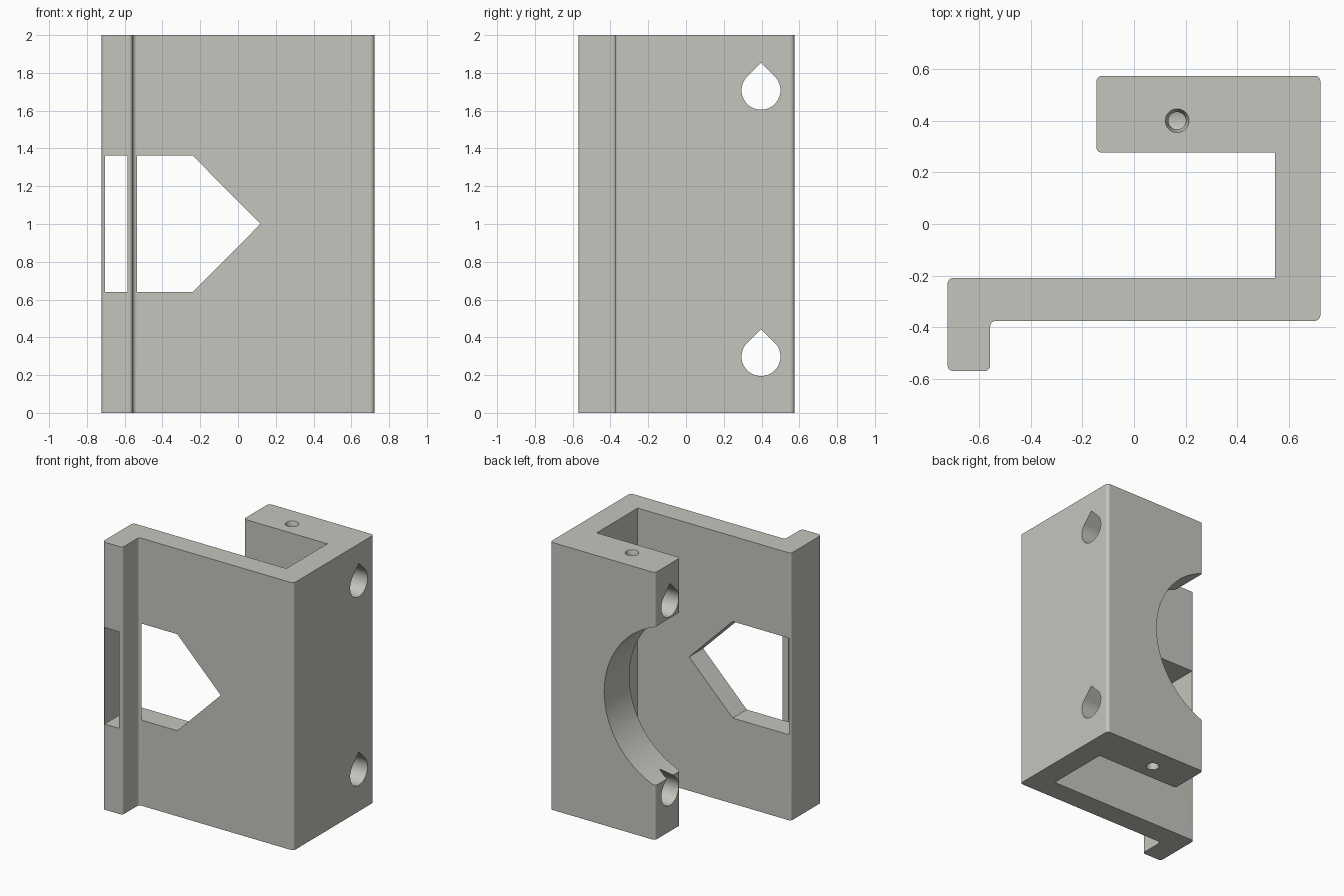
import bpy, bmesh, math
from mathutils import Vector

if "Cube" in bpy.data.objects:
    bpy.data.objects.remove(bpy.data.objects["Cube"])

grey = bpy.data.materials.new("light_grey")
grey.diffuse_color = (0.56, 0.56, 0.52, 1)
grey.use_nodes = True
grey.node_tree.nodes["Principled BSDF"].inputs["Base Color"].default_value = grey.diffuse_color


def prism(name, pts, axis, lo, hi):
    """Extrude a 2D outline along an axis: x uses (y, z), y uses (x, z), z uses (x, y)."""
    def place(a, b, t):
        return {"x": (t, a, b), "y": (a, t, b), "z": (a, b, t)}[axis]
    bm = bmesh.new()
    rings = [[bm.verts.new(place(a, b, t)) for a, b in pts] for t in (lo, hi)]
    n = len(pts)
    bm.faces.new(rings[0])
    bm.faces.new(rings[1])
    for i in range(n):
        j = (i + 1) % n
        bm.faces.new((rings[0][i], rings[0][j], rings[1][j], rings[1][i]))
    return finish(name, bm)


def finish(name, bm):
    bmesh.ops.recalc_face_normals(bm, faces=bm.faces)
    me = bpy.data.meshes.new(name)
    bm.to_mesh(me)
    bm.free()
    ob = bpy.data.objects.new(name, me)
    bpy.context.collection.objects.link(ob)
    me.materials.append(grey)
    return ob


def rounded(corners, steps=6):
    """Outline with filleted corners; each corner is (x, y, radius), right angles only."""
    out = []
    for i, (x, y, r) in enumerate(corners):
        p = Vector((x, y))
        if r == 0:
            out.append((x, y))
            continue
        u = (Vector(corners[i - 1][:2]) - p).normalized()
        v = (Vector(corners[(i + 1) % len(corners)][:2]) - p).normalized()
        c = p + (u + v) * r
        for k in range(steps + 1):
            a = math.pi / 2 * k / steps
            q = c - v * r * math.cos(a) - u * r * math.sin(a)
            out.append((q.x, q.y))
    return out


def arc(cx, cz, r, a0, a1, n):
    return [(cx + r * math.cos(math.radians(a0 + (a1 - a0) * k / n)),
             cz + r * math.sin(math.radians(a0 + (a1 - a0) * k / n))) for k in range(n + 1)]


# bracket body: flange, front plate, side wall and rear block in one profile
R = 0.022
bracket = prism("bracket", rounded([
    (-0.722, -0.57, R), (-0.557, -0.57, R), (-0.557, -0.375, R), (0.722, -0.375, R),
    (0.722, 0.574, R), (-0.146, 0.574, R), (-0.146, 0.276, R), (0.546, 0.276, 0),
    (0.546, -0.209, 0), (-0.722, -0.209, R)]), "z", 0, 2)

cutters = []

# pointed window in the front plate, with its pocket behind the flange and the flange slot
zl, zh = 0.64, 1.362
cutters.append(prism("window_cutter", [
    (-0.535, zl), (-0.24, zl), (0.12, 1.001), (-0.24, zh), (-0.535, zh)], "y", -0.5, 0))
for name, x1, y0 in (("pocket_cutter", -0.5, -0.375), ("slot_cutter", -0.584, -0.8)):
    cutters.append(prism(name, [(-0.705, zl), (x1, zl), (x1, zh), (-0.705, zh)], "y", y0, 0))

# large round bite in the rear block
cutters.append(prism("bite_cutter", arc(-0.355, 1, 0.63, 0, 360, 96)[:-1], "y", 0.1, 0.8))

# teardrop cross holes
for z in (0.298, 1.708):
    cutters.append(prism("teardrop_cutter",
                         arc(0.397, z, 0.103, 135, 405, 36) + [(0.397, z + 0.1457)],
                         "x", -0.5, 1))

# countersunk screw holes from both ends, reaching the cross holes
for end, s in ((2, -1), (0, 1)):
    bm = bmesh.new()
    rings = []
    for r, d in ((0.052, -0.02), (0.046, 0), (0.034, 0.035), (0.034, 0.29)):
        rings.append([bm.verts.new((x, y, end + s * d))
                      for x, y in arc(0.167, 0.4, r, 0, 360, 32)[:-1]])
    for a, b in zip(rings, rings[1:]):
        for i in range(32):
            j = (i + 1) % 32
            bm.faces.new((a[i], a[j], b[j], b[i]))
    bm.faces.new(rings[0])
    bm.faces.new(rings[-1])
    cutters.append(finish("screw_hole_cutter", bm))

# cut everything, then drop the cutters
for c in cutters:
    m = bracket.modifiers.new("cut", "BOOLEAN")
    m.operation, m.solver, m.object = "DIFFERENCE", "EXACT", c
bpy.context.view_layer.update()
cut = bpy.data.meshes.new_from_object(
    bracket.evaluated_get(bpy.context.evaluated_depsgraph_get()))
bracket.modifiers.clear()
bracket.data = cut
for c in cutters:
    bpy.data.objects.remove(c)

# smooth curves, crisp edges
bpy.context.view_layer.objects.active = bracket
bracket.select_set(True)
bpy.ops.object.shade_smooth_by_angle(angle=math.radians(30))
w = bracket.modifiers.new("flat_faces", "WEIGHTED_NORMAL")
w.keep_sharp = True
